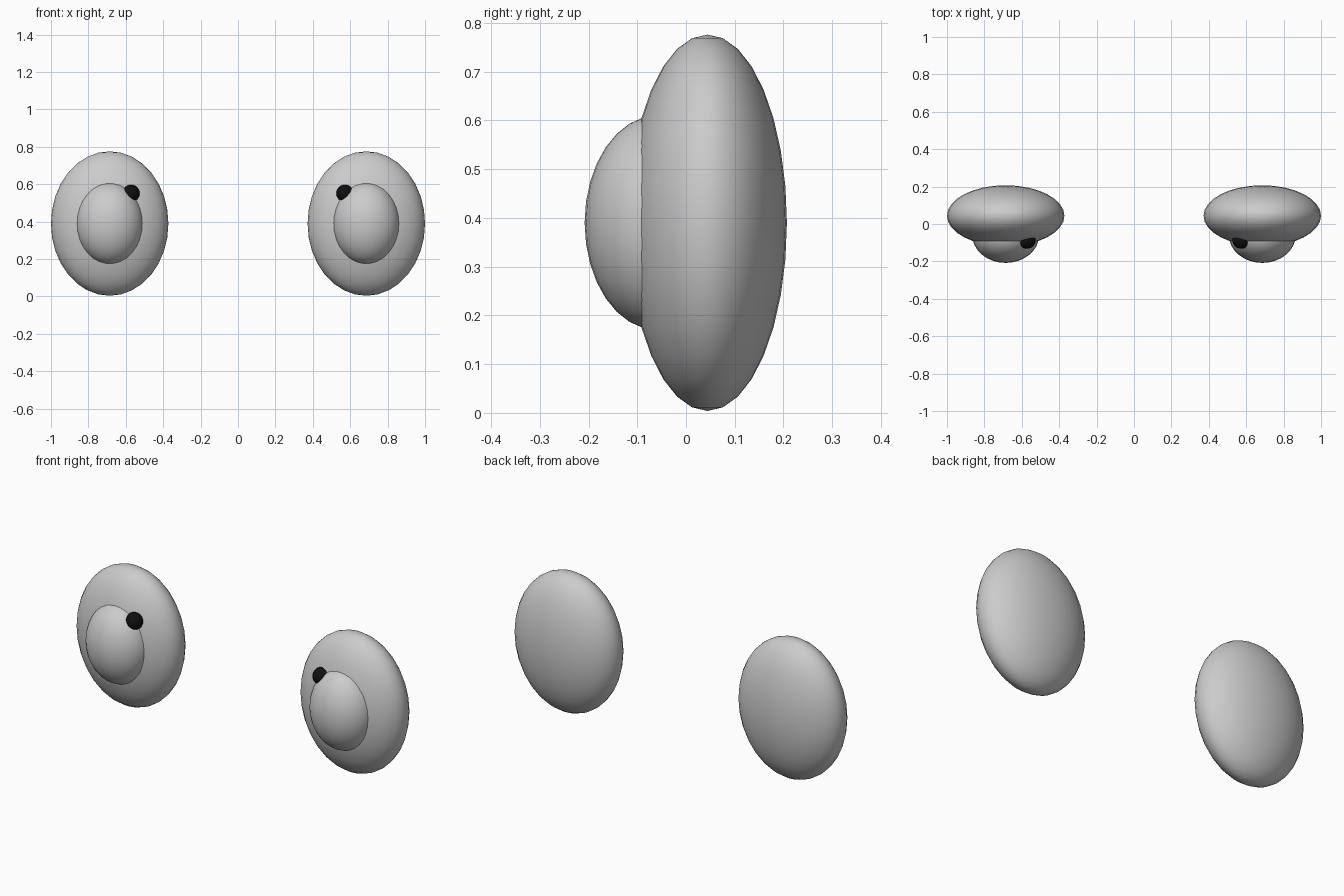
import bpy

if "Cube" in bpy.data.objects:
    bpy.data.objects.remove(bpy.data.objects["Cube"])


def ellipsoid(name, center, radii, color=None):
    bpy.ops.mesh.primitive_uv_sphere_add(segments=32, ring_count=16, radius=1, location=center)
    ob = bpy.context.object
    ob.name = name
    ob.scale = radii
    bpy.ops.object.transform_apply(location=False, rotation=False, scale=True)
    bpy.ops.object.shade_smooth()
    if color:
        mat = bpy.data.materials.new(name)
        mat.diffuse_color = color
        mat.use_nodes = True
        mat.node_tree.nodes["Principled BSDF"].inputs["Base Color"].default_value = mat.diffuse_color
        ob.data.materials.append(mat)
    return ob


# mirrored pair of eyes
for side, s in (("left", -1), ("right", 1)):
    # flattened eyeball
    ellipsoid(f"{side}_eyeball", (s * 0.686, 0.044, 0.39), (0.314, 0.163, 0.386))
    # bulging pupil on the front
    ellipsoid(f"{side}_pupil", (s * 0.686, -0.059, 0.39), (0.179, 0.149, 0.22))
    # small dark bead at the upper inner edge of the pupil
    ellipsoid(f"{side}_bead", (s * 0.572, -0.086, 0.551), (0.046, 0.046, 0.046),
              (0.005, 0.005, 0.005, 1))
